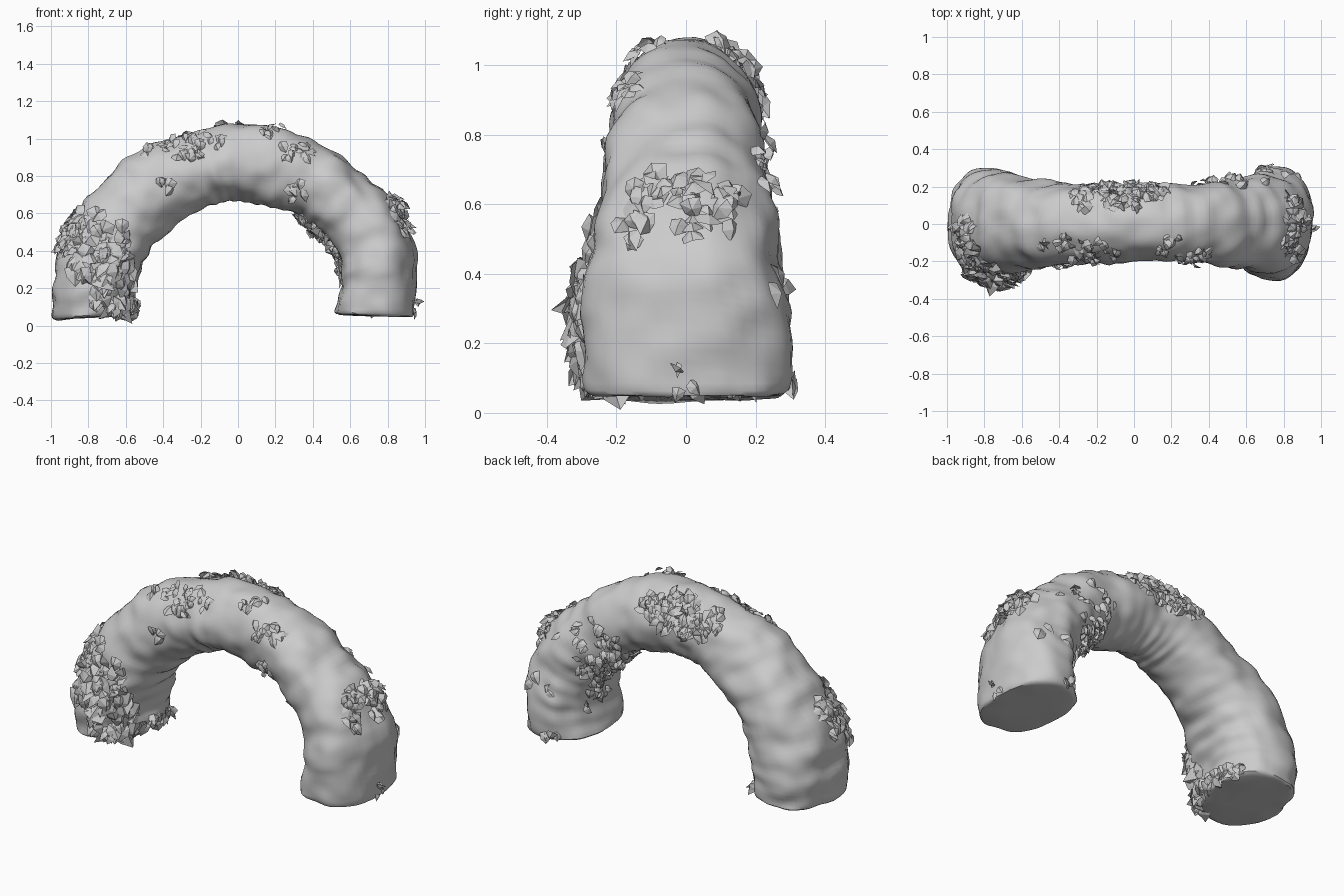
import bpy, bmesh, math, random
from mathutils import Vector, noise

if "Cube" in bpy.data.objects:
    bpy.data.objects.remove(bpy.data.objects["Cube"])

random.seed(7)

# Arch stations, left foot to right foot: outer x, z, inner x, z, half depth
STATIONS = [(-.99, .03, -.56, .06, .285), (-.99, .2, -.555, .19, .31),
            (-.955, .4, -.51, .32, .29), (-.85, .62, -.44, .44, .255),
            (-.70, .80, -.33, .55, .235), (-.50, .945, -.19, .63, .215),
            (-.25, 1.04, -.08, .66, .205), (0, 1.075, .02, .665, .20),
            (.25, 1.04, .14, .65, .205), (.49, .95, .28, .61, .215),
            (.66, .82, .40, .54, .23), (.83, .67, .49, .44, .25),
            (.93, .47, .54, .33, .28), (.95, .27, .55, .2, .30),
            (.95, .045, .52, .06, .295)]
SEGS, STEPS = 48, 8


def spline(t):
    """Smooth interpolation through the stations."""
    i = min(int(t), len(STATIONS) - 2)
    u = t - i
    a, b, c, d = (STATIONS[max(0, min(len(STATIONS) - 1, i + k))] for k in (-1, 0, 1, 2))
    return [.5 * (2 * q + (r - p) * u + (2 * p - 5 * q + 4 * r - s) * u * u
                  + (3 * q - p - 3 * r + s) * u ** 3) for p, q, r, s in zip(a, b, c, d)]


def spow(v, e):
    return math.copysign(abs(v) ** e, v)


def make_object(name, bm):
    mesh = bpy.data.meshes.new(name)
    bm.normal_update()
    bm.to_mesh(mesh)
    bm.free()
    ob = bpy.data.objects.new(name, mesh)
    bpy.context.collection.objects.link(ob)
    return ob


# Weathered stone arch: swept rounded section with flat, round-edged feet
bm = bmesh.new()
n = (len(STATIONS) - 1) * STEPS
end = n / STEPS
params = [(0, .5), (0, .9), (.04, .965)] + [(i / STEPS, 1) for i in range(1, n)] \
    + [(end - .04, .965), (end, .9), (end, .5)]
rings = []
for t, s in params:
    ox, oz, ix, iz, hy = spline(t)
    mid = Vector(((ox + ix) / 2, 0, (oz + iz) / 2))
    axis = Vector(((ox - ix) / 2, 0, (oz - iz) / 2))
    side = Vector((0, hy, 0))
    power = .86 + .14 * (1 - abs(t - end / 2) / (end / 2))  # squarer feet, round crown
    ring = []
    for k in range(SEGS):
        a = math.tau * k / SEGS
        d = axis * spow(math.cos(a), power) + side * spow(math.sin(a), power)
        p = mid + d * s
        # broad lumps, fine pitting and wavy courses across the sweep
        course = noise.noise(Vector((t * 2.6, p.y * 2.5, 5 + math.cos(a))))
        bump = .022 * noise.noise(p * 4.5) + .013 * noise.noise(p * 11) + .012 * course
        p += d.normalized() * bump * (1 if s > .6 else .3)
        if s < .95:
            p.z += .012 * noise.noise(p * 6)
        ring.append(bm.verts.new(p))
    rings.append(ring)
for r0, r1 in zip(rings, rings[1:]):
    for k in range(SEGS):
        j = (k + 1) % SEGS
        bm.faces.new((r0[k], r0[j], r1[j], r1[k]))
bm.faces.new(rings[0])
bm.faces.new(rings[-1])
bmesh.ops.recalc_face_normals(bm, faces=bm.faces)
surface = [(f.calc_center_median(), f.normal.copy(), f.calc_area()) for f in bm.faces
           if len(f.verts) == 4 and not (f.normal.z < -.8 and f.calc_center_median().z < .1)]
arch = make_object("stone_arch", bm)
bpy.context.view_layer.objects.active = arch
arch.select_set(True)
bpy.ops.object.shade_smooth_by_angle(angle=math.radians(45))


def add_leaf(bm, p, nrm, size):
    """One folded pointed leaf lying roughly on the surface."""
    nrm = (nrm + Vector([random.uniform(-.75, .75) for _ in range(3)])).normalized()
    down = Vector((random.uniform(-.8, .8), random.uniform(-.8, .8), -1))
    u = (down - nrm * down.dot(nrm)).normalized()
    v = nrm.cross(u)
    shape = [(-.8, 0, -.1), (-.5, .75, -.3), (.25, .7, -.15), (1, 0, .1),
             (.25, -.7, -.15), (-.5, -.75, -.3), (0, 0, .35)]
    vs = []
    for x, y, z in shape:
        q = p + (u * x + v * y + nrm * z) * size * random.uniform(.85, 1.1)
        q.z = max(q.z, random.uniform(.0, .012))
        vs.append(bm.verts.new(q))
    for k in range(6):
        bm.faces.new((vs[k], vs[(k + 1) % 6], vs[6]))


# Ivy patches: name, centre, radii, leaf count, leaf size
PATCHES = [
    ("left_leg_front", (-.76, -.27, .42), (.19, .15, .19), 62, .062),
    ("left_leg_front_low", (-.65, -.27, .20), (.13, .14, .22), 52, .066),
    ("left_leg_outside", (-.88, -.10, .49), (.13, .17, .12), 55, .050),
    ("left_foot_front", (-.60, -.22, .07), (.13, .14, .08), 26, .056),
    ("left_foot_inside", (-.55, .04, .07), (.07, .24, .06), 26, .045),
    ("crown_back", (-.10, .17, .99), (.28, .11, .13), 100, .045),
    ("crown_front", (-.28, -.13, .95), (.23, .08, .10), 34, .036),
    ("crown_front_right", (.31, -.15, .92), (.10, .08, .07), 15, .036),
    ("crown_front_strand", (.17, -.08, 1.02), (.09, .07, .05), 8, .032),
    ("inner_front_left", (-.37, -.19, .75), (.05, .08, .05), 4, .042),
    ("inner_front_right", (.30, -.19, .72), (.06, .08, .05), 6, .042),
    ("right_underside", (.42, .10, .49), (.17, .20, .16), 95, .042),
    ("right_underside_low", (.54, .08, .27), (.05, .12, .09), 14, .036),
    ("right_back", (.48, .22, .64), (.25, .05, .17), 24, .038),
    ("right_leg_outside", (.86, -.02, .58), (.12, .19, .13), 48, .046),
    ("right_leg_back", (.78, .27, .35), (.10, .06, .06), 4, .045),
    ("right_foot", (.95, -.02, .09), (.05, .05, .05), 4, .032),
    ("right_foot_back", (.72, .29, .07), (.12, .06, .06), 4, .042),
]
for name, centre, radii, count, size in PATCHES:
    near = [s for s in surface
            if sum(((s[0][k] - centre[k]) / radii[k]) ** 2 for k in range(3)) < 1]
    if not near:
        continue
    bm = bmesh.new()
    for p, nrm, _ in random.choices(near, weights=[s[2] for s in near], k=count):
        add_leaf(bm, p + nrm * random.uniform(0, .024), nrm, size * random.uniform(.7, 1.15))
    make_object("ivy_" + name, bm)
